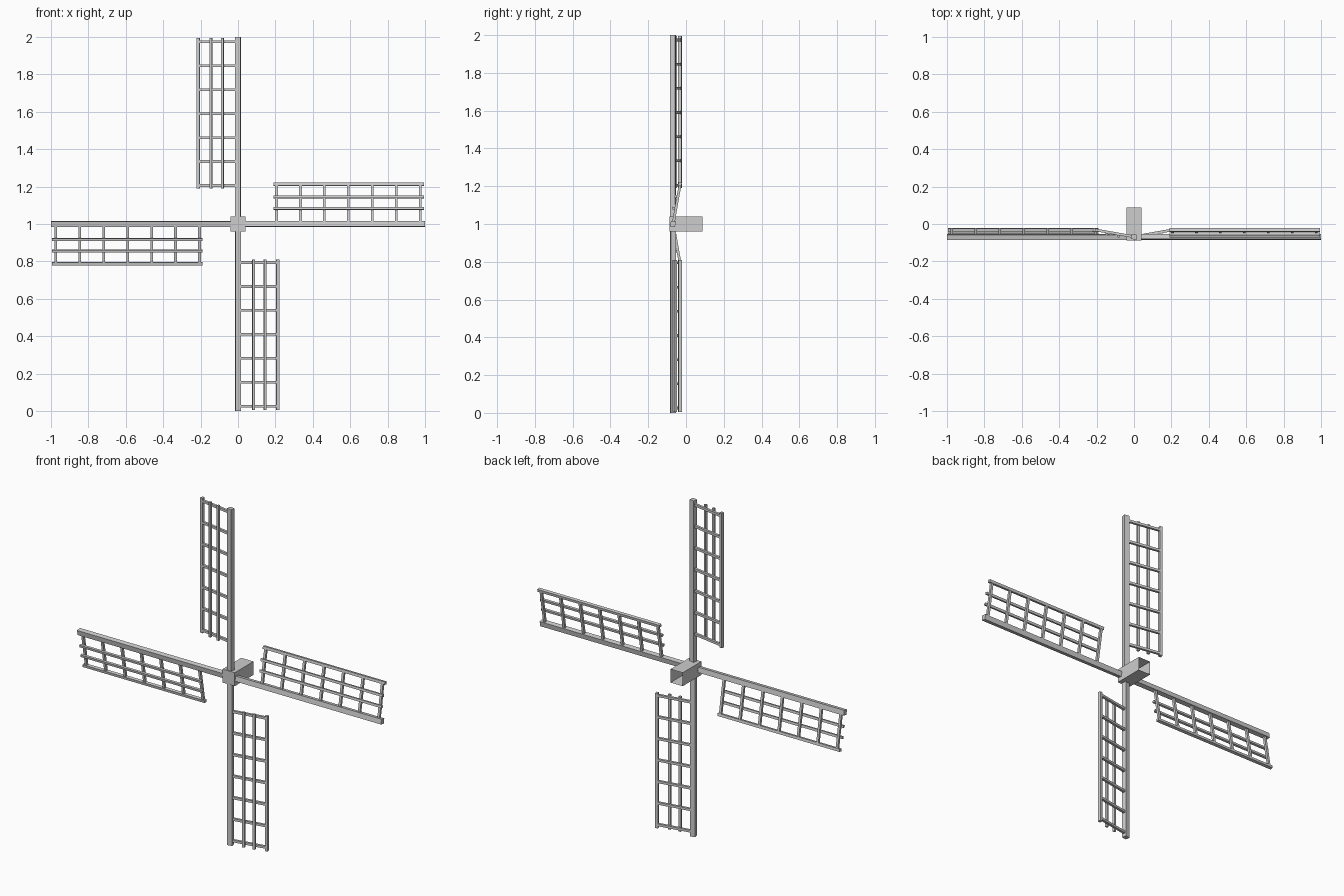
import bpy
import bmesh
import math
from mathutils import Matrix, Vector

old = bpy.data.objects.get("Cube")
if old:
    bpy.data.objects.remove(old, do_unlink=True)

# One pale grey for everything
grey = bpy.data.materials.new("pale_grey")
grey.use_nodes = True
colour = (0.61, 0.61, 0.61, 1)
grey.diffuse_color = colour
grey.node_tree.nodes["Principled BSDF"].inputs["Base Color"].default_value = colour


def add_box(bm, lo, hi):
    lo, hi = Vector(lo), Vector(hi)
    matrix = Matrix.Translation((lo + hi) / 2) @ Matrix.Diagonal((*(hi - lo), 1))
    bmesh.ops.create_cube(bm, size=1, matrix=matrix)


def make_object(name, bm):
    mesh = bpy.data.meshes.new(name)
    bm.to_mesh(mesh)
    bm.free()
    mesh.materials.append(grey)
    obj = bpy.data.objects.new(name, mesh)
    bpy.context.collection.objects.link(obj)


def bars(name, boxes, matrix):
    bm = bmesh.new()
    for lo, hi in boxes:
        add_box(bm, lo, hi)
    bm.transform(matrix)
    make_object(name, bm)


# Hub: square shaft end, open at the back
bm = bmesh.new()
add_box(bm, (-0.04, -0.088, 0.96), (0.04, 0.088, 1.04))
back = [f for f in bm.faces if f.calc_center_median().y > 0.08]
bmesh.ops.delete(bm, geom=back, context='FACES_ONLY')
make_object("hub", bm)

# Four sails, each pitched about its own spar and turned around the hub
PITCH = math.radians(-10)
START, END, RAIL = 0.191, 0.994, 0.215
for i, side in enumerate(("top", "left", "bottom", "right")):
    place = (Matrix.Translation((0, -0.069, 1))
             @ Matrix.Rotation(i * math.pi / 2, 4, 'Y')
             @ Matrix.Rotation(PITCH, 4, 'Z'))
    bars(side + "_spar", [((-0.015, -0.0135, 0), (0.015, 0.0135, 1))], place)
    bars(side + "_outer_rail",
         [((-RAIL - 0.008, -0.009, START), (-RAIL + 0.008, 0.009, END))], place)
    bars(side + "_laths",
         [((-u - 0.007, -0.017, START), (-u + 0.007, -0.004, END))
          for u in (0.083, 0.146)], place)
    bars(side + "_crossbars",
         [((-RAIL, -0.006, z - 0.007), (0, 0.008, z + 0.007))
          for z in (0.206 + k * 0.128 for k in range(7))], place)
